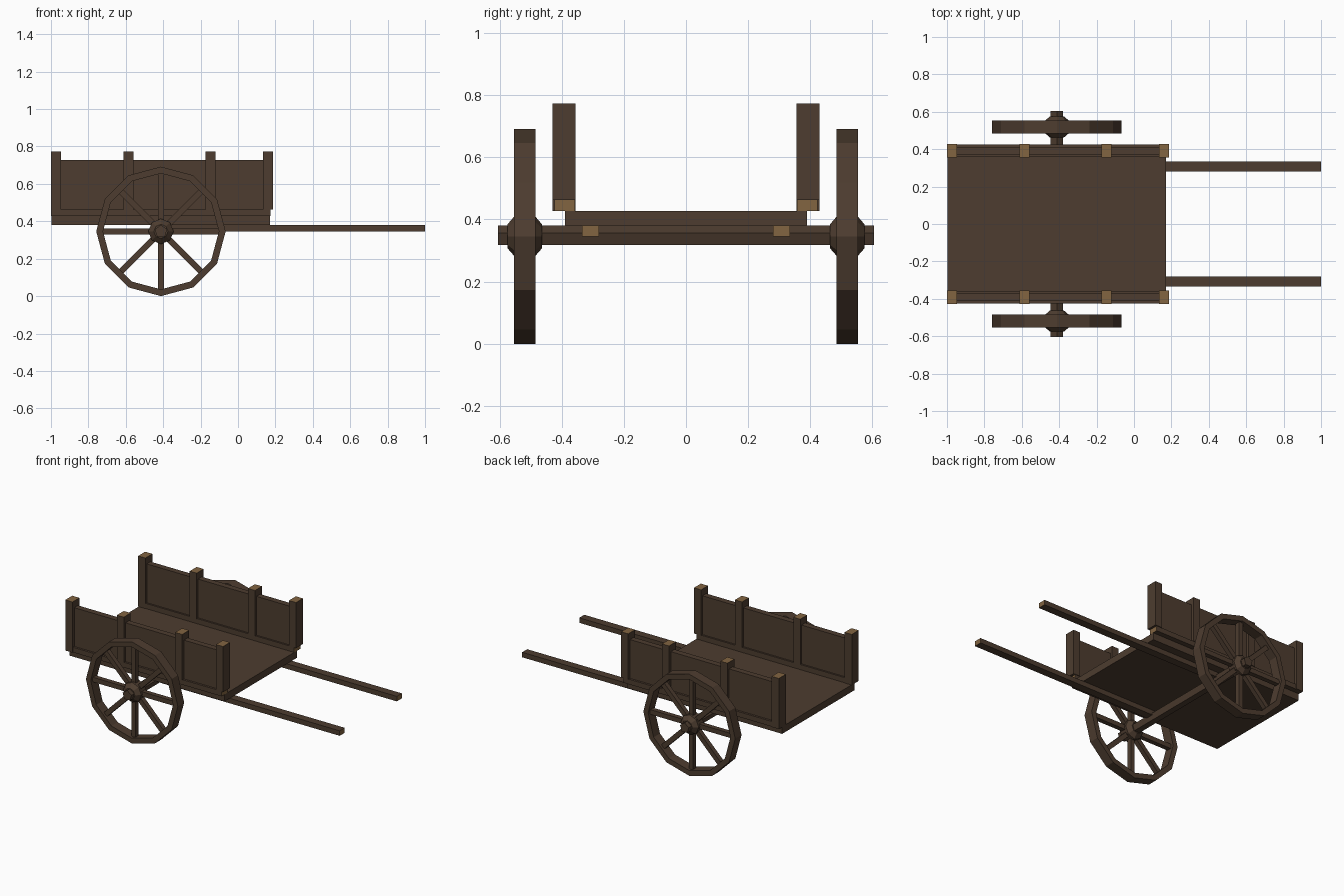
import bpy, bmesh, math
from mathutils import Matrix

if "Cube" in bpy.data.objects:
    bpy.data.objects.remove(bpy.data.objects["Cube"])


def material(name, rgb):
    m = bpy.data.materials.new(name)
    m.diffuse_color = (*rgb, 1)
    m.use_nodes = True
    m.node_tree.nodes["Principled BSDF"].inputs["Base Color"].default_value = m.diffuse_color
    return m


WOOD = material("dark wood", (0.075, 0.046, 0.029))
CUT = material("cut end grain", (0.225, 0.128, 0.053))
WX, WZ, WY = -0.412, 0.346, 0.519   # wheel centre


def finish(name, bm, end_axis=None, ends=(1, -1)):
    """Make an object; faces pointing along end_axis get the end grain colour."""
    bmesh.ops.recalc_face_normals(bm, faces=bm.faces)
    bm.normal_update()
    if end_axis is not None:
        for f in bm.faces:
            if any(f.normal[end_axis] * s > 0.9 for s in ends):
                f.material_index = 1
    me = bpy.data.meshes.new(name)
    bm.to_mesh(me)
    bm.free()
    me.materials.append(WOOD)
    me.materials.append(CUT)
    ob = bpy.data.objects.new(name, me)
    bpy.context.collection.objects.link(ob)
    return ob


def add_box(bm, x, y, z, extra=Matrix()):
    size = Matrix.Diagonal((x[1] - x[0], y[1] - y[0], z[1] - z[0], 1))
    mid = Matrix.Translation([(a[0] + a[1]) / 2 for a in (x, y, z)])
    bmesh.ops.create_cube(bm, size=1, matrix=extra @ mid @ size)


def box(name, x, y, z, end_axis=None, ends=(1, -1)):
    bm = bmesh.new()
    add_box(bm, x, y, z)
    return finish(name, bm, end_axis, ends)


def lathe(name, profile, n, yc, closed=False):
    """Turn (y, radius) points about the axle line, first vertex pointing up."""
    bm = bmesh.new()
    rings = []
    for y, r in profile:
        rings.append([bm.verts.new((WX + r * math.sin(2 * math.pi * i / n), yc + y,
                                    WZ + r * math.cos(2 * math.pi * i / n))) for i in range(n)])
    pairs = list(zip(rings, rings[1:]))
    if closed:
        pairs.append((rings[-1], rings[0]))
    else:
        bm.faces.new(rings[0])
        bm.faces.new(rings[-1])
    for a, b in pairs:
        for i in range(n):
            j = (i + 1) % n
            bm.faces.new((a[i], a[j], b[j], b[i]))
    return finish(name, bm)


# floor and axle
box("floor", (-0.997, 0.172), (-0.39, 0.39), (0.38, 0.428))
lathe("axle", [(-0.605, 0.035), (0.605, 0.035)], 5, 0)

for s, side in ((-1, "right"), (1, "left")):
    def span(a, b):
        return tuple(sorted((s * a, s * b)))

    # side wall: bottom rail, panel and posts
    box(side + "_rail", (-0.95, 0.173), span(0.358, 0.424), (0.428, 0.463), 0)
    box(side + "_panel", (-0.96, 0.15), span(0.37, 0.41), (0.46, 0.727))
    for i, (x0, x1) in enumerate(((-1.0, -0.946), (-0.612, -0.56),
                                  (-0.173, -0.12), (0.135, 0.188))):
        z0 = 0.428 if i == 0 else 0.462
        box(f"{side}_post_{i + 1}", (x0, x1), span(0.355, 0.429), (z0, 0.773), 2, (1,))

    # pulling shaft
    box(side + "_shaft", (WX, 1.0), span(0.28, 0.334), (0.346, 0.38), 0)

    # wheel: rim, hub and eight spokes
    lathe(side + "_wheel_rim", [(-0.034, 0.346), (0.034, 0.346), (0.034, 0.31), (-0.034, 0.31)],
          12, s * WY, closed=True)
    lathe(side + "_wheel_hub", [(-0.056, 0.038), (-0.03, 0.068), (0.03, 0.068), (0.056, 0.038)],
          8, s * WY)
    bm = bmesh.new()
    for k in range(8):
        turn = Matrix.Translation((WX, s * WY, WZ)) @ Matrix.Rotation(k * math.pi / 4, 4, 'Y')
        add_box(bm, (-0.016, 0.016), (-0.016, 0.016), (0.04, 0.312), turn)
    finish(side + "_wheel_spokes", bm)
